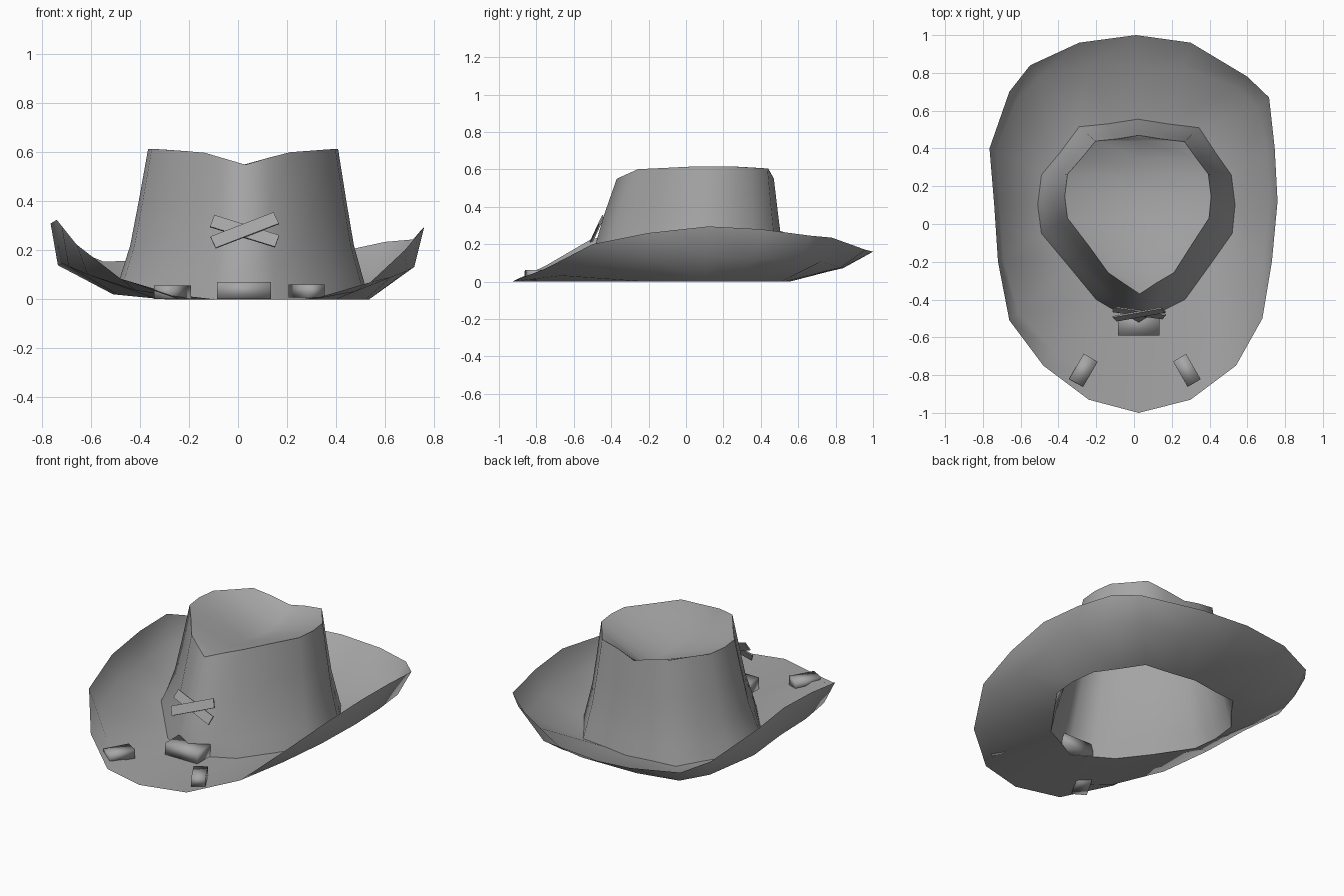
import bpy, bmesh
from math import radians, sin, pi
from mathutils import Matrix, Vector

cube = bpy.data.objects.get("Cube")
if cube:
    bpy.data.objects.remove(cube, do_unlink=True)

grey = bpy.data.materials.new("felt_grey")
grey.use_nodes = True
grey.diffuse_color = (0.38, 0.38, 0.38, 1)
grey.node_tree.nodes["Principled BSDF"].inputs["Base Color"].default_value = grey.diffuse_color

# Plan of the crown where it meets the brim, counter-clockwise from the front
crown_base = [
    (.025, -.53), (.15, -.46), (.27, -.4), (.4, -.22), (.52, -.05),
    (.535, .1), (.515, .26), (.43, .38), (.345, .51), (.18, .53),
    (.02, .555), (-.14, .53), (-.29, .515), (-.39, .38), (-.49, .26),
    (-.51, .1), (-.49, -.05), (-.34, -.23), (-.2, -.4), (-.09, -.465)]

# Upturned outer edge of the brim, in the same order
brim_edge = [
    (.025, -1, 0), (.3, -.93, 0), (.54, -.75, .07), (.68, -.5, .2), (.73, -.2, .26),
    (.76, .12, .295), (.745, .4, .28), (.715, .67, .245), (.6, .78, .235), (.3, .96, .17),
    (.01, 1, .16), (-.29, .96, .16), (-.55, .84, .155), (-.66, .7, .2), (-.765, .4, .31),
    (-.74, .1, .325), (-.72, -.2, .3), (-.66, -.51, .225), (-.48, -.75, .085), (-.24, -.93, 0)]


def finish(name, bm, smooth_angle):
    """Turn a bmesh into a shaded grey object."""
    mesh = bpy.data.meshes.new(name)
    bm.to_mesh(mesh)
    bm.free()
    mesh.materials.append(grey)
    obj = bpy.data.objects.new(name, mesh)
    bpy.context.collection.objects.link(obj)
    bpy.ops.object.select_all(action='DESELECT')
    obj.select_set(True)
    bpy.context.view_layer.objects.active = obj
    bpy.ops.object.shade_smooth_by_angle(angle=radians(smooth_angle))


def loft(name, rings, smooth_angle):
    """Skin consecutive closed rings with quads."""
    bm = bmesh.new()
    loops = [[bm.verts.new(p) for p in ring] for ring in rings]
    for low, high in zip(loops, loops[1:]):
        for i in range(len(low)):
            j = (i + 1) % len(low)
            bm.faces.new((low[i], low[j], high[j], high[i]))
    finish(name, bm, smooth_angle)


def pinched_height(x):
    """Top edge of the crown, dipping along the middle crease."""
    d = abs(x - .03)
    return .55 + .05 * min(1, d / .17) + .015 * min(1, max(0, (d - .17) / .2))


# Brim: flat at the crown, curling up toward the edge, slightly raised on the right
base = [Vector((x, y, max(0, -x - .3) * .1)) for x, y in crown_base]
edge = [Vector(p) for p in brim_edge]
curl = []
for b, e in zip(base, edge):
    side = .2 if e.x > 0 else .27
    p = b.lerp(e, .62 + side * abs(e.x) / .76)
    p.z = e.z * .45
    curl.append(p)
loft("brim", [edge, curl, base], 65)

# Crown wall: flared at the sides, straighter along the front ridge
top = []
for p in base:
    x = .03 + (p.x - .025) * .742
    y = p.y * .774 + .04 + .03 * max(0, 1 - (p.y / .52) ** 2)
    top.append(Vector((x, y, pinched_height(x))))


def wall_ring(inset, height):
    ring = []
    for b, t in zip(base, top):
        ridge = max(0, -.38 - b.y) * 5
        p = b.lerp(t, inset ** (1 + ridge))
        p.z = t.z * height
        ring.append(p)
    return ring


loft("crown_wall", [base, wall_ring(.22, .16), wall_ring(.49, .36),
                    wall_ring(.73, .65), top], 65)

# Crown top: panel dished toward the back, creased from front to back
bm = bmesh.new()
rim = [bm.verts.new(p) for p in top]
count = len(rim)
half = count // 2
crease = [rim[0]]
for i in range(1, half):
    y = (top[i].y + top[-i].y) / 2
    along = (y - top[0].y) / (top[half].y - top[0].y)
    crease.append(bm.verts.new((.03, y, .55 - .08 * sin(pi * along ** 2))))
crease.append(rim[half])
for i in range(half):
    for a, b, flip in ((rim[i], rim[i + 1], False),
                       (rim[-i % count], rim[-i - 1], True)):
        corners = list(dict.fromkeys((a, b, crease[i + 1], crease[i])))
        bm.faces.new(corners[::-1] if flip else corners)
finish("crown_top", bm, 65)


def block(name, size, matrix, smooth_angle):
    bm = bmesh.new()
    bmesh.ops.create_cube(bm, size=1, matrix=matrix @ Matrix.Diagonal((*size, 1)))
    finish(name, bm, smooth_angle)


# Crossed straps lying against the front of the crown
lean = Matrix.Translation((.027, -.474, .28)) @ Matrix.Rotation(radians(-25), 4, 'X')
for name, turn, forward in (("rising_strap", -23, -.005), ("falling_strap", 19, .003)):
    block(name, (.28, .008, .055),
          lean @ Matrix.Translation((0, forward, 0)) @ Matrix.Rotation(radians(turn), 4, 'Y'), 30)

# Soft little tabs on the brim, the middle one running in under the crown ridge
for name, size, spot, turn in (
        ("front_tab", (.22, .13, .07), (.025, -.525, .037), 0),
        ("left_tab", (.08, .155, .054), (.28, -.775, .035), 30),
        ("right_tab", (.085, .155, .055), (-.268, -.775, .03), -30)):
    block(name, size, Matrix.Translation(spot) @ Matrix.Rotation(radians(turn), 4, 'Z'), 100)
